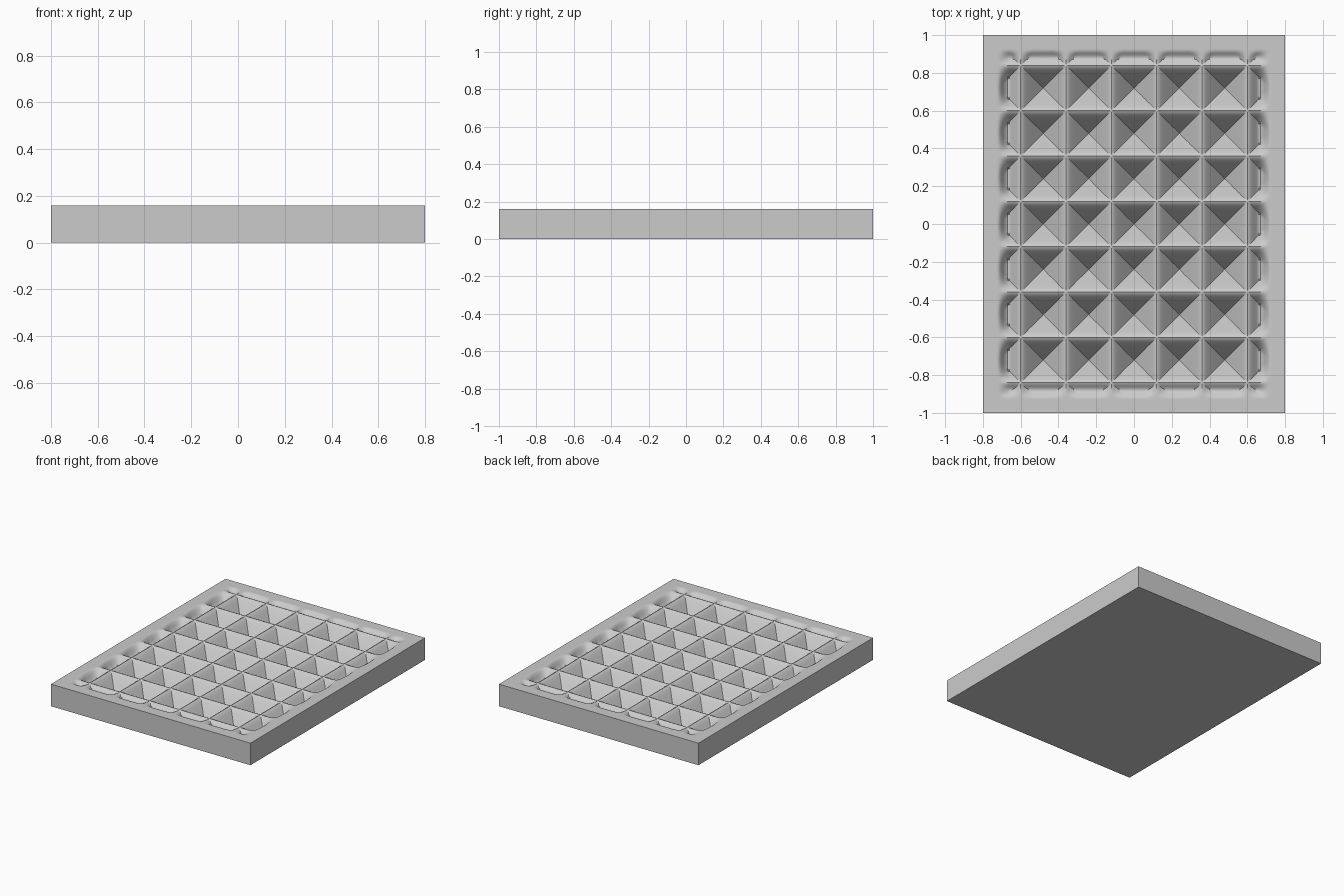
import bpy
import bmesh
import math

WIDTH, LENGTH, HEIGHT = 1.6, 2.0, 0.16
STEP = 0.01          # grid spacing of the relief
PITCH = 0.24         # distance between pit centres
SLOPE = 1.3          # steepness of the pit walls
ROUNDING = 0.015     # softness of the ridges

if "Cube" in bpy.data.objects:
    bpy.data.objects.remove(bpy.data.objects["Cube"])


def ridge_distance(v):
    """Distance to the nearest ridge between two pits."""
    return PITCH / 2 - abs(v - PITCH * round(v / PITCH))


def fade(v, outer, band=0.07):
    """Smooth step from 0 at the border to 1 inside it."""
    t = min(max((outer - abs(v)) / band, 0), 1)
    return t * t * (3 - 2 * t)


def pit_depth(x, y):
    d = min(ridge_distance(x), ridge_distance(y))
    soft = math.hypot(d, ROUNDING) - ROUNDING
    mask = fade(x, WIDTH / 2 - 0.08) * fade(y, LENGTH / 2 - 0.08)
    return SLOPE * soft * mask


# Relief surface: a fine grid pushed down into inverted pyramids
bm = bmesh.new()
bmesh.ops.create_grid(bm, x_segments=round(WIDTH / STEP),
                      y_segments=round(LENGTH / STEP), size=1)
for v in bm.verts:
    x, y = v.co.x * WIDTH / 2, v.co.y * LENGTH / 2
    v.co = (x, y, HEIGHT - pit_depth(x, y))

# Side walls and underside
rim = [e for e in bm.edges if e.is_boundary]
walls = bmesh.ops.extrude_edge_only(bm, edges=rim)["geom"]
for v in walls:
    if isinstance(v, bmesh.types.BMVert):
        v.co.z = 0
bmesh.ops.contextual_create(
    bm, geom=[e for e in bm.edges if e.is_boundary])
bmesh.ops.recalc_face_normals(bm, faces=bm.faces)

# Split quads along the creases in the pit corners
quads = [f for f in bm.faces if len(f.verts) == 4]
bmesh.ops.triangulate(bm, faces=quads, quad_method='LONG_EDGE')

mesh = bpy.data.meshes.new("pitted_tile")
bm.to_mesh(mesh)
bm.free()
tile = bpy.data.objects.new("pitted_tile", mesh)
bpy.context.collection.objects.link(tile)

# Plain grey material
grey = bpy.data.materials.new("light_grey")
grey.use_nodes = True
colour = (0.6, 0.6, 0.6, 1)
grey.diffuse_color = colour
grey.node_tree.nodes["Principled BSDF"].inputs["Base Color"].default_value = colour
mesh.materials.append(grey)

# Smooth ridges, sharp creases and outer edges
bpy.ops.object.select_all(action='DESELECT')
tile.select_set(True)
bpy.context.view_layer.objects.active = tile
bpy.ops.object.shade_smooth_by_angle(angle=math.radians(35))
